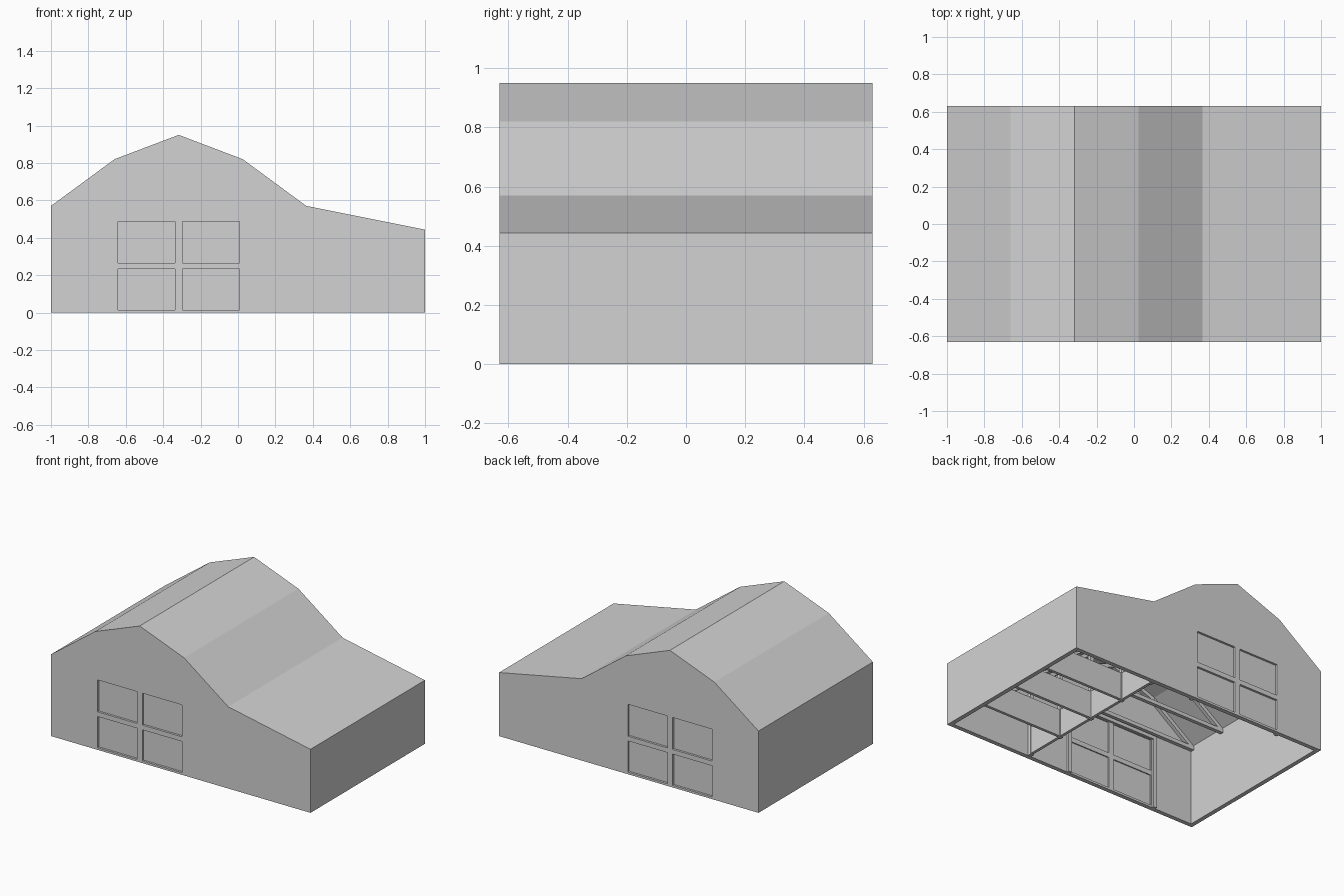
import bpy, bmesh
from mathutils import Vector, Matrix

cube = bpy.data.objects.get("Cube")
if cube:
    bpy.data.objects.remove(cube, do_unlink=True)

HALF_Y, WALL = 0.63, 0.03
CENTRE = -0.317          # ridge and door axis

grey = bpy.data.materials.new("plain_grey")
grey.use_nodes = True
grey.diffuse_color = (0.65, 0.65, 0.65, 1)
grey.node_tree.nodes["Principled BSDF"].inputs["Base Color"].default_value = (0.65, 0.65, 0.65, 1)


def finish(name, bm):
    bmesh.ops.recalc_face_normals(bm, faces=bm.faces)
    mesh = bpy.data.meshes.new(name)
    bm.to_mesh(mesh)
    bm.free()
    mesh.materials.append(grey)
    obj = bpy.data.objects.new(name, mesh)
    bpy.context.collection.objects.link(obj)
    return obj


def prism(name, profile, y0, y1):
    """Extrude an x-z profile along y."""
    bm = bmesh.new()
    face = bm.faces.new([bm.verts.new((x, y0, z)) for x, z in profile])
    ext = bmesh.ops.extrude_face_region(bm, geom=[face])
    moved = [v for v in ext["geom"] if isinstance(v, bmesh.types.BMVert)]
    bmesh.ops.translate(bm, verts=moved, vec=(0, y1 - y0, 0))
    return finish(name, bm)


def add_box(bm, lo, hi):
    lo, hi = Vector(lo), Vector(hi)
    mat = Matrix.Translation((lo + hi) / 2) @ Matrix.Diagonal((*(hi - lo), 1))
    bmesh.ops.create_cube(bm, size=1, matrix=mat)


def add_bar(bm, a, b, y, width=0.026):
    """Square timber between two x-z points."""
    p, q = Vector((a[0], y, a[1])), Vector((b[0], y, b[1]))
    d = q - p
    mat = (Matrix.Translation((p + q) / 2) @ d.to_track_quat('X', 'Y').to_matrix().to_4x4()
           @ Matrix.Diagonal((d.length, width, width, 1)))
    bmesh.ops.create_cube(bm, size=1, matrix=mat)


def cut(target, cutter):
    mod = target.modifiers.new("cut", 'BOOLEAN')
    mod.operation, mod.solver, mod.object = 'DIFFERENCE', 'EXACT', cutter
    bpy.context.view_layer.objects.active = target
    bpy.ops.object.modifier_apply(modifier=mod.name)
    bpy.data.objects.remove(cutter, do_unlink=True)


# Hollow shell, open underneath
outer = [(-1, 0), (-1, .57), (-.66, .82), (CENTRE, .95), (.025, .82), (.365, .57), (1, .443), (1, 0)]
inner = [(-.97, -.1), (-.97, .555), (-.65, .785), (CENTRE, .912), (.016, .785), (.355, .535), (.97, .413), (.97, -.1)]
shell = prism("barn_shell", outer, -HALF_Y, HALF_Y)
cut(shell, prism("interior_cutter", inner, WALL - HALF_Y, HALF_Y - WALL))

# Four recessed door panels, outside and inside, on both gables
panels = [(x0, x0 + .305, z0, z1) for x0 in (CENTRE - .325, CENTRE + .02)
          for z0, z1 in ((.015, .232), (.265, .487))]
for depth_range in ((.615, .7), (.5, .608)):
    bm = bmesh.new()
    for side in (-1, 1):
        for x0, x1, z0, z1 in panels:
            ys = sorted(side * d for d in depth_range)
            add_box(bm, (x0, ys[0], z0), (x1, ys[1], z1))
    cut(shell, finish("panel_cutter", bm))

# Door surround on the inner face of each gable
bm = bmesh.new()
for side in (-1, 1):
    ys = sorted((side * .601, side * .585))
    for x in (CENTRE - .36, CENTRE + .335):
        add_box(bm, (x, ys[0], 0), (x + .025, ys[1], .515))
    add_box(bm, (CENTRE - .335, ys[0], .49), (CENTRE + .335, ys[1], .515))
finish("door_surrounds", bm)

# Low stall dividers and the aisle-side stall wall
bm = bmesh.new()
for y in (-.3, 0, .3):
    add_box(bm, (.362, y - .01, .005), (.972, y + .01, .195))
finish("stall_dividers", bm)
bm = bmesh.new()
add_box(bm, (.342, -.601, .005), (.362, .601, .195))
finish("stall_front_wall", bm)

# Aisle posts and roof trusses
posts, trusses = bmesh.new(), bmesh.new()
eave_l, eave_r = (-.96, .54), (.35, .52)
knee_l, knee_r, peak = (-.645, .768), (.011, .768), (CENTRE, .893)
low = (.96, .4)
for y in (-.585, -.3, 0, .3, .585):
    add_bar(posts, (.352, 0), (.352, .52), y)
    chord = [(eave_l, knee_l), (knee_l, peak), (peak, knee_r), (knee_r, eave_r),
             ((-.97, .535), (.36, .535)), (eave_r, low), ((.35, .395), (.97, .395))]
    for a, b in chord:
        add_bar(trusses, a, b, y)
    # Lean-to webbing
    for a, b in (((.36, .51), (.52, .4)), ((.52, .4), (.6, .47)), ((.6, .47), (.72, .4))):
        add_bar(trusses, a, b, y, .016)
finish("aisle_posts", posts)
finish("roof_trusses", trusses)
